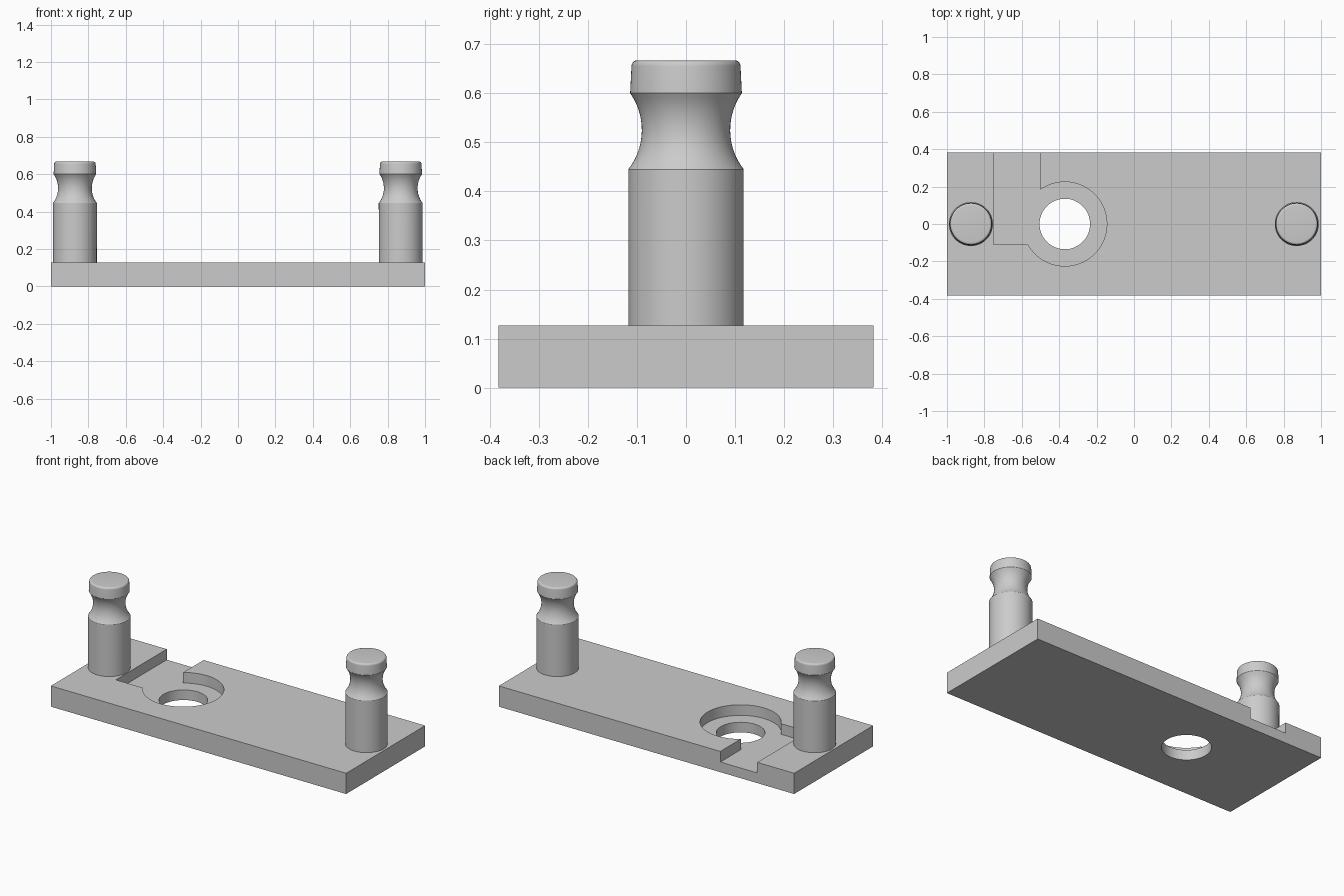
import bpy, bmesh, math
from mathutils import Matrix, Vector

cube = bpy.data.objects.get("Cube")
if cube:
    bpy.data.objects.remove(cube, do_unlink=True)

grey = bpy.data.materials.new("light grey")
grey.use_nodes = True
COLOR = (0.6, 0.6, 0.6, 1)
grey.diffuse_color = COLOR
grey.node_tree.nodes["Principled BSDF"].inputs["Base Color"].default_value = COLOR

THICK = 0.127
FLOOR = 0.062          # height of the recess floor
HOLE_X = -0.37


def make_object(name, bm):
    bmesh.ops.recalc_face_normals(bm, faces=bm.faces)
    mesh = bpy.data.meshes.new(name)
    bm.to_mesh(mesh)
    bm.free()
    obj = bpy.data.objects.new(name, mesh)
    bpy.context.collection.objects.link(obj)
    mesh.materials.append(grey)
    return obj


def box(name, low, high):
    low, high = Vector(low), Vector(high)
    bm = bmesh.new()
    bmesh.ops.create_cube(bm, size=1, matrix=Matrix.Translation((low + high) / 2)
                          @ Matrix.Diagonal((*(high - low), 1)))
    return make_object(name, bm)


def lathe(name, profile, x, steps=64):
    """Spin a (radius, height) profile about a vertical axis at x."""
    bm = bmesh.new()
    verts = [bm.verts.new((r, 0, z)) for r, z in profile]
    edges = [bm.edges.new(pair) for pair in zip(verts, verts[1:])]
    bmesh.ops.spin(bm, geom=verts + edges, cent=(0, 0, 0), axis=(0, 0, 1),
                   angle=math.tau, steps=steps, use_merge=True)
    bmesh.ops.remove_doubles(bm, verts=bm.verts, dist=1e-5)
    bmesh.ops.holes_fill(bm, edges=[e for e in bm.edges if e.is_boundary], sides=0)
    bmesh.ops.translate(bm, verts=bm.verts, vec=(x, 0, 0))
    return make_object(name, bm)


def smooth(obj):
    bpy.ops.object.select_all(action="DESELECT")
    obj.select_set(True)
    bpy.context.view_layer.objects.active = obj
    bpy.ops.object.shade_smooth_by_angle(angle=math.radians(30))


# Base plate with a counterbored hole and a slot running to the back edge
plate = box("base_plate", (-1, -0.382, 0), (1, 0.382, THICK))
cutters = [
    lathe("counterbore_cutter", [(0.225, FLOOR), (0.225, 0.3)], HOLE_X),
    box("slot_cutter", (-0.75, -0.11, FLOOR), (-0.5, 0.5, 0.3)),
    lathe("hole_cutter", [(0.135, -0.1), (0.135, 0.3)], HOLE_X),
]
bpy.context.view_layer.objects.active = plate
for cutter in cutters:
    mod = plate.modifiers.new(cutter.name, "BOOLEAN")
    mod.operation = "DIFFERENCE"
    mod.solver = "EXACT"
    mod.object = cutter
    bpy.ops.object.modifier_apply(modifier=mod.name)
    bpy.data.objects.remove(cutter, do_unlink=True)
smooth(plate)

# Locating pins: straight shank, concave waist, head with a rounded rim
waist = []
for i in range(15):
    z = 0.445 + i * (0.6 - 0.445) / 14
    waist.append((0.22 - math.sqrt(0.13 ** 2 - (z - 0.525) ** 2), z))
rim = []
for i in range(7):
    a = math.pi / 2 * i / 6
    rim.append((0.099 + 0.012 * math.cos(a), 0.655 + 0.012 * math.sin(a)))
profile = [(0.117, THICK - 0.02)] + waist + rim
for name, x in (("right_pin", -0.872), ("left_pin", 0.87)):
    smooth(lathe(name, profile, x))
